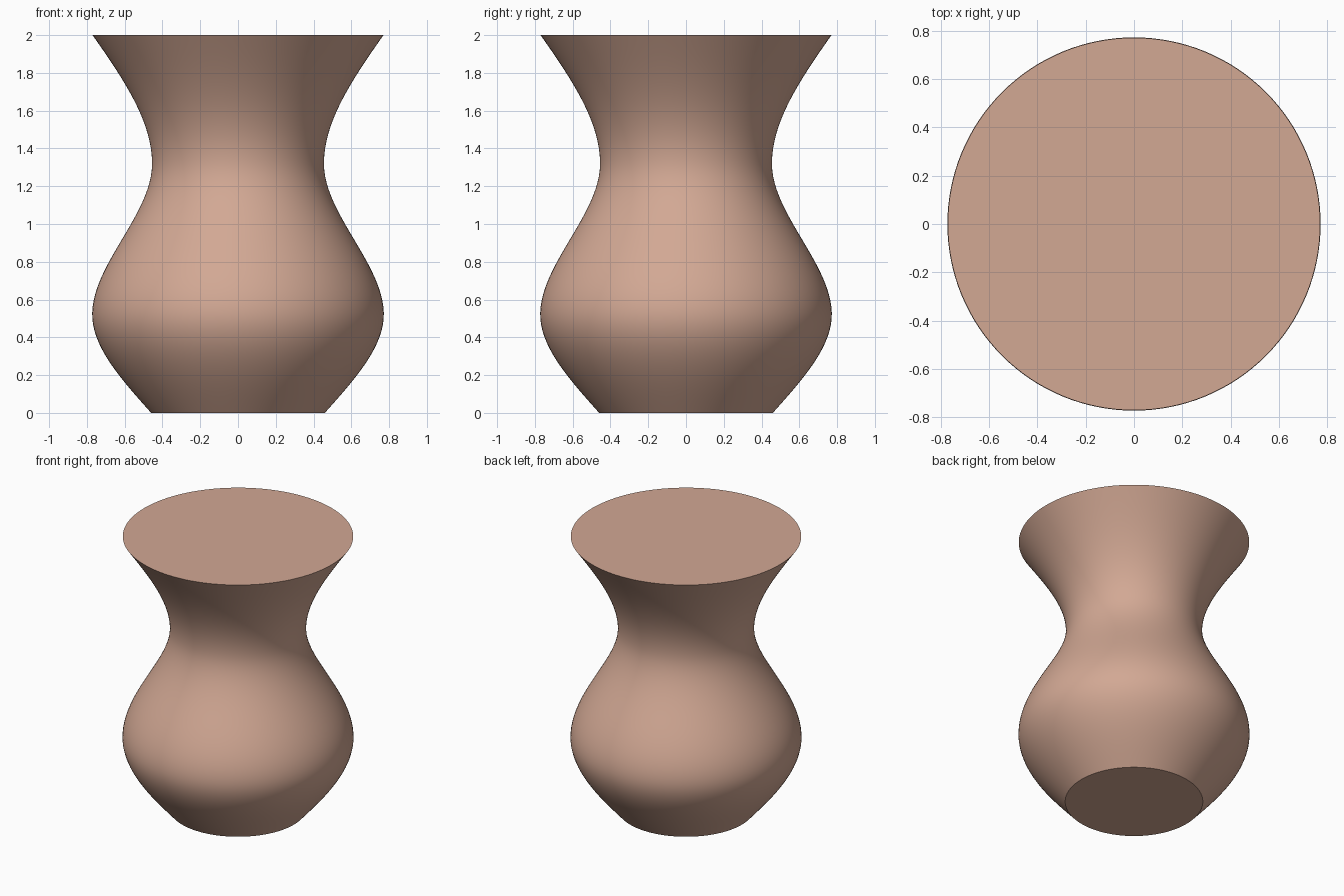
import bpy, bmesh, math

if "Cube" in bpy.data.objects:
    bpy.data.objects.remove(bpy.data.objects["Cube"])

SIDES, RINGS = 128, 64

# Profile keys: height, radius, slope (dr/dz)
KEYS = [(0.0, 0.46, 0.89), (0.52, 0.772, 0.0), (1.32, 0.455, 0.0), (2.0, 0.77, 0.70)]


def radius(z):
    """Smooth Hermite curve through the profile keys."""
    for (z0, r0, m0), (z1, r1, m1) in zip(KEYS, KEYS[1:]):
        if z <= z1:
            h = z1 - z0
            t = (z - z0) / h
            return ((2*t**3 - 3*t**2 + 1) * r0 + (t**3 - 2*t**2 + t) * h * m0
                    + (3*t**2 - 2*t**3) * r1 + (t**3 - t**2) * h * m1)
    return KEYS[-1][1]


# Solid turned vase body, closed flat at both ends
bm = bmesh.new()
rings = []
for i in range(RINGS + 1):
    z = 2.0 * i / RINGS
    r = radius(z)
    rings.append([bm.verts.new((r * math.cos(2 * math.pi * k / SIDES),
                                r * math.sin(2 * math.pi * k / SIDES), z))
                  for k in range(SIDES)])
for a, b in zip(rings, rings[1:]):
    for k in range(SIDES):
        n = (k + 1) % SIDES
        bm.faces.new((a[k], a[n], b[n], b[k]))
bm.faces.new(rings[0][::-1])
bm.faces.new(rings[-1])
mesh = bpy.data.meshes.new("vase_body")
bm.to_mesh(mesh)
bm.free()

# Clay colour
clay = bpy.data.materials.new("pale clay")
clay.diffuse_color = (0.645, 0.392, 0.296, 1)
clay.use_nodes = True
clay.node_tree.nodes["Principled BSDF"].inputs["Base Color"].default_value = clay.diffuse_color
mesh.materials.append(clay)

vase = bpy.data.objects.new("vase_body", mesh)
bpy.context.collection.objects.link(vase)
bpy.context.view_layer.objects.active = vase
vase.select_set(True)
bpy.ops.object.shade_smooth_by_angle(angle=math.radians(30))
